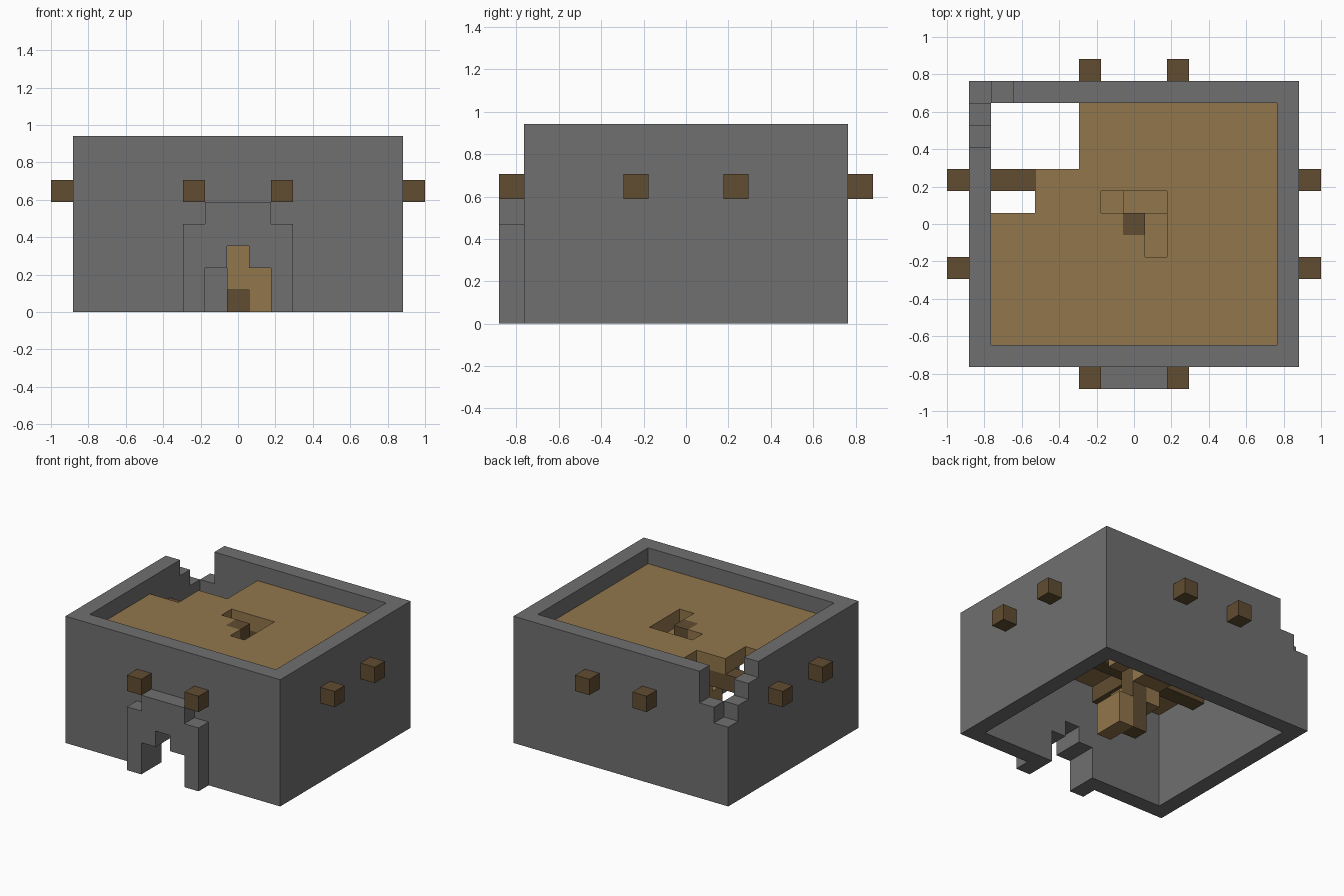
import bpy, bmesh
from mathutils import Vector

old = bpy.data.objects.get("Cube")
if old:
    bpy.data.objects.remove(old, do_unlink=True)

U = 2 / 17  # side of one block


def material(name, color):
    m = bpy.data.materials.new(name)
    m.use_nodes = True
    m.diffuse_color = (*color, 1)
    m.node_tree.nodes["Principled BSDF"].inputs["Base Color"].default_value = (*color, 1)
    return m


stone = material("grey stone", (0.162, 0.162, 0.162))
plank = material("tan planks", (0.287, 0.181, 0.072))
log = material("dark wood", (0.120, 0.074, 0.031))


def block(x, y, z):
    """Cells in inclusive index ranges; a single number means one layer."""
    rng = [range(a[0], a[1] + 1) if isinstance(a, tuple) else (a,) for a in (x, y, z)]
    return {(i, j, k) for i in rng[0] for j in rng[1] for k in rng[2]}


def build(name, cells, mat):
    """Skin a set of block cells with its outer faces only."""
    bm = bmesh.new()
    for c in sorted(cells):
        for axis in range(3):
            for s in (-1, 1):
                n = [0, 0, 0]
                n[axis] = s
                if tuple(a + b for a, b in zip(c, n)) in cells:
                    continue
                normal = Vector(n)
                t = Vector([float(i == (axis + 1) % 3) for i in range(3)])
                b = normal.cross(t)
                mid = Vector(c) + Vector((0, 0, 0.5)) + normal / 2
                ring = [mid + (t * p + b * q) / 2
                        for p, q in ((-1, -1), (1, -1), (1, 1), (-1, 1))]
                bm.faces.new([bm.verts.new(v * U) for v in ring])
    bmesh.ops.remove_doubles(bm, verts=bm.verts, dist=U / 100)
    bmesh.ops.dissolve_limit(bm, angle_limit=0.01, verts=bm.verts, edges=bm.edges)
    mesh = bpy.data.meshes.new(name)
    bm.to_mesh(mesh)
    bm.free()
    mesh.materials.append(mat)
    obj = bpy.data.objects.new(name, mesh)
    bpy.context.collection.objects.link(obj)
    return obj


# Beams crossing under the floor and poking out of the walls
beams = set()
for s in (-2, 2):
    beams |= block((-8, 8), s, 5) | block(s, (-7, 7), 5)
build("floor_beams", beams, log)

# Walls with a stepped porch, a doorway and a broken back corner
walls = block((-7, 7), (-6, 6), (0, 7)) - block((-6, 6), (-5, 5), (0, 7))
walls |= block((-2, 2), -7, (0, 3)) | block((-1, 1), -7, 4)
walls -= block((-1, 1), (-7, -6), (0, 1)) | block(0, (-7, -6), 2)
for x, y, height in ((-7, 6, 5), (-6, 6, 6), (-7, 5, 6), (-7, 4, 7)):
    walls -= block(x, y, (height, 7))
build("stone_walls", walls - beams, stone)

# Upper floor with the broken corner and the stair opening
floor = block((-6, 6), (-5, 5), 6)
floor -= block((-6, -5), (1, 5), 6) | block((-4, -3), (3, 5), 6)
floor -= block((-1, 1), 1, 6) | block(1, (-1, 0), 6) | block(0, 0, 6)
build("upper_floor", floor, plank)

# Central post
build("stair_post", block(0, 0, (0, 6)), log)

# Winding stair: two blocks per rise, the first of each pair reaches lower
stairs = block(1, (-1, 0), (0, 1))
turn = [(0, -1), (-1, -1), (-1, 0), (-1, 1), (0, 1), (1, 1), (1, 0), (1, -1), (0, -1)]
for i, (x, y) in enumerate(turn):
    top = 2 + i // 2
    stairs |= block(x, y, (top - 1 + i % 2, top))
build("winding_stair", stairs - floor, plank)
